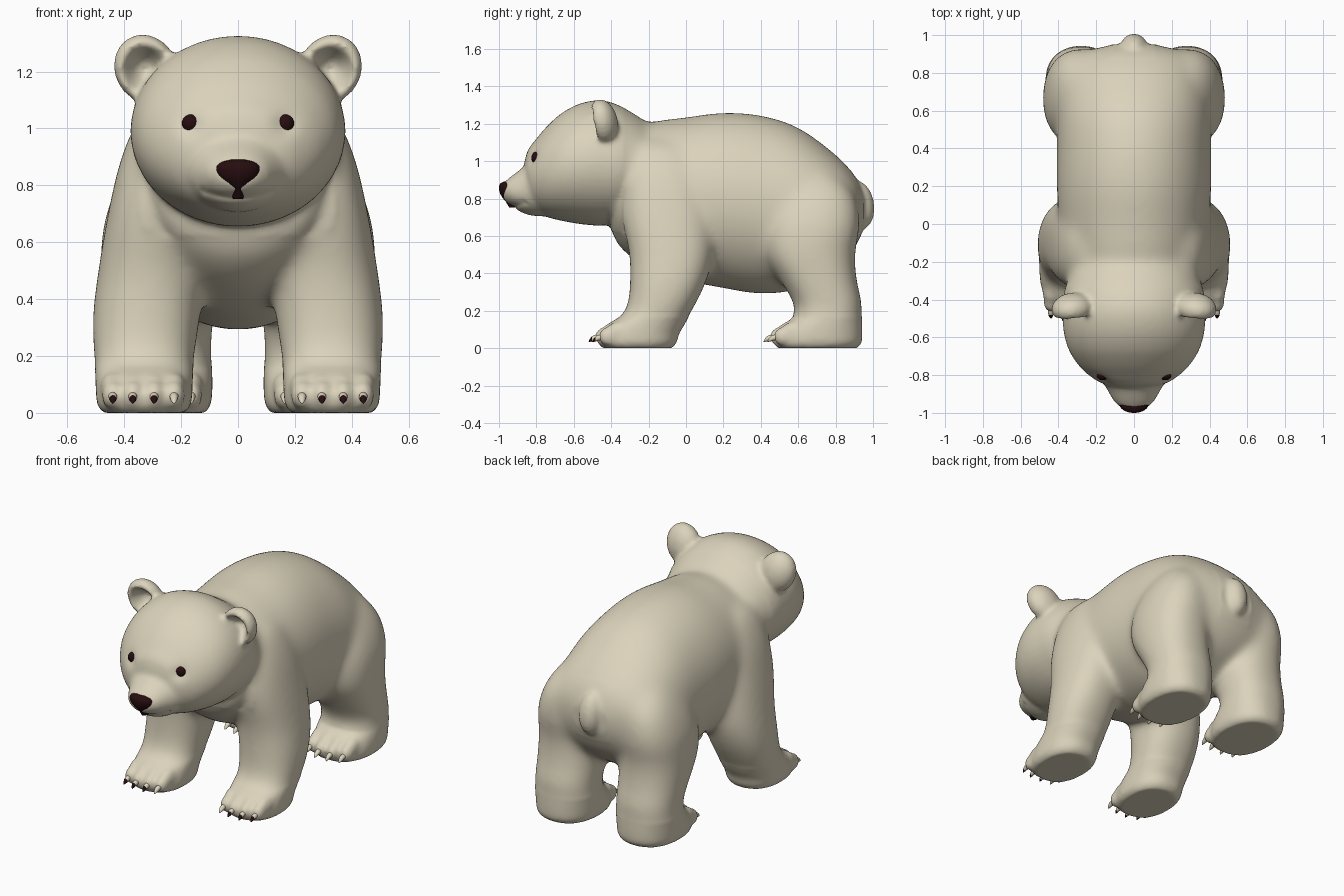
import bpy, bmesh, math
from mathutils import Vector, Matrix
from mathutils.bvhtree import BVHTree

if "Cube" in bpy.data.objects:
    bpy.data.objects.remove(bpy.data.objects["Cube"])


def material(name, rgb):
    m = bpy.data.materials.new(name)
    m.diffuse_color = (*rgb, 1)
    m.use_nodes = True
    m.node_tree.nodes["Principled BSDF"].inputs["Base Color"].default_value = m.diffuse_color
    return m


CREAM = material("cream fur", (0.71, 0.65, 0.50))
DARK = material("dark brown", (0.02, 0.004, 0.005))


def catmull(rows, steps=5):
    """Smoothly interpolate rows of numbers."""
    p = [Vector(r) for r in rows]
    p = [p[0]] + p + [p[-1]]
    out = []
    for i in range(1, len(p) - 2):
        a, b, c, d = p[i - 1:i + 3]
        for k in range(steps):
            t = k / steps
            out.append(0.5 * (2 * b + (c - a) * t + (2 * a - 5 * b + 4 * c - d) * t * t
                              + (3 * b - a - 3 * c + d) * t ** 3))
    return out + [p[-1]]


def loft(bm, rows, place, power=2.0, n=48):
    """Closed tube of superellipse rings; place(row, c, s) gives a point."""
    rings = []
    for r in catmull(rows):
        ring = []
        for i in range(n):
            a = 2 * math.pi * i / n
            c, s = (math.copysign(abs(f) ** (2 / power), f) for f in (math.cos(a), math.sin(a)))
            ring.append(bm.verts.new(place(r, c, s)))
        rings.append(ring)
    for a, b in zip(rings, rings[1:]):
        for i in range(n):
            j = (i + 1) % n
            bm.faces.new((a[i], a[j], b[j], b[i]))
    bm.faces.new(rings[0][::-1])
    bm.faces.new(rings[-1])


def along_y(r, c, s):      # row: y, z low, z high, half width
    return (r[3] * c, r[0], (r[1] + r[2]) / 2 + s * (r[2] - r[1]) / 2)


def along_z(side):         # row: z, centre x, centre y, half x, half y
    return lambda r, c, s: (side * (r[1] + r[3] * c), r[2] + r[4] * s, r[0])


def ball(bm, loc, radii, rot=Matrix(), seg=24):
    m = Matrix.Translation(loc) @ rot @ Matrix.Diagonal((*radii, 1))
    return bmesh.ops.create_uvsphere(bm, u_segments=seg, v_segments=seg // 2, radius=1, matrix=m)


def make_object(name, bm, mats):
    me = bpy.data.meshes.new(name)
    bmesh.ops.recalc_face_normals(bm, faces=bm.faces)
    bm.to_mesh(me)
    bm.free()
    for m in mats:
        me.materials.append(m)
    ob = bpy.data.objects.new(name, me)
    bpy.context.collection.objects.link(ob)
    me.shade_smooth()
    return ob


bm = bmesh.new()
# torso
loft(bm, [(-0.42, .72, .95, .14), (-0.38, .58, 1.06, .28), (-0.3, .49, 1.15, .33),
          (-0.18, .42, 1.21, .365), (0, .36, 1.235, .395), (0.2, .32, 1.26, .41),
          (0.4, .29, 1.245, .41), (0.6, .315, 1.18, .405), (0.8, .42, 1.035, .37),
          (0.9, .53, .925, .29), (0.95, .64, .83, .12)], along_y)
# skull
loft(bm, [(-0.12, .82, 1.12, .2), (-0.22, .73, 1.215, .31), (-0.34, .67, 1.29, .365),
          (-0.45, .655, 1.325, .377), (-0.56, .663, 1.31, .374), (-0.66, .68, 1.26, .348),
          (-0.74, .70, 1.19, .30), (-0.8, .73, 1.12, .24), (-0.845, .78, 1.06, .165),
          (-0.865, .85, .99, .06)], along_y)
# muzzle
loft(bm, [(-0.6, .71, 1.04, .2), (-0.74, .705, 1.04, .2), (-0.82, .708, 1.015, .175),
          (-0.88, .726, .96, .14), (-0.94, .765, .915, .105), (-0.975, .795, .885, .065)], along_y)

FRONT_LEG = [(0, .33, -.26, .145, .185), (.03, .33, -.26, .165, .21), (.08, .33, -.245, .17, .21),
             (.13, .33, -.21, .172, .205), (.18, .33, -.16, .175, .18), (.25, .328, -.125, .183, .185),
             (.36, .32, -.095, .19, .205), (.5, .305, -.08, .187, .224), (.7, .29, -.1, .168, .24),
             (.9, .275, -.12, .135, .21), (1.05, .24, -.13, .1, .15), (1.12, .2, -.13, .05, .07)]
HIND_LEG = [(0, .28, .70, .165, .215), (.03, .28, .707, .185, .232), (.08, .28, .715, .19, .228),
            (.13, .28, .735, .19, .207), (.18, .28, .76, .188, .18), (.25, .28, .755, .188, .185),
            (.36, .28, .71, .195, .205), (.5, .28, .665, .202, .24), (.65, .28, .675, .195, .253),
            (.8, .26, .69, .165, .217), (.92, .22, .68, .12, .14), (.98, .18, .67, .05, .06)]
FRONT_TOES = [(.225, -.425), (.295, -.44), (.37, -.44), (.44, -.42)]
HIND_TOES = [(.165, .515), (.24, .495), (.32, .495), (.395, .515)]

for side in (-1, 1):
    # legs and toes
    loft(bm, FRONT_LEG, along_z(side), 2.3)
    loft(bm, HIND_LEG, along_z(side), 2.3)
    for x, y in FRONT_TOES + HIND_TOES:
        ball(bm, (side * x, y + .01, .062), (.04, .058, .052))
        ball(bm, (side * x, y + .07, .085), (.045, .08, .06))
    # cupped ears: the front half of each ball is pushed in
    verts = ball(bm, (0, 0, 0), (1, 1, 1), seg=40)["verts"]
    place = (Matrix.Translation((side * .325, -.445, 1.21)) @ Matrix.Rotation(side * math.radians(25), 4, 'Y')
             @ Matrix.Rotation(math.radians(12), 4, 'X') @ Matrix.Diagonal((.11, .08, .125, 1)))
    for v in verts:
        if v.co.y < 0:
            r = math.hypot(v.co.x, v.co.z)
            v.co.y *= 1 - 1.55 * max(0, 1 - (r / .82) ** 2)
        v.co = place @ v.co
# tail
ball(bm, (0, .93, .765), (.075, .077, .13), Matrix.Rotation(math.radians(8), 4, 'X'))

# fuse everything into one soft skin
raw = make_object("bear_raw", bm, [])
mod = raw.modifiers.new("fuse", 'REMESH')
mod.mode = 'VOXEL'
mod.voxel_size = 0.013
mod = raw.modifiers.new("soften", 'SMOOTH')
mod.factor = 0.5
mod.iterations = 9
dg = bpy.context.evaluated_depsgraph_get()
skin = bmesh.new()
skin.from_mesh(bpy.data.meshes.new_from_object(raw.evaluated_get(dg)))
bpy.data.objects.remove(raw)

# blend the shoulders, thighs and neck further into the torso
def blends(p):
    tail = p.y > .88 and abs(p.x) < .12 and p.z > .6
    return p.z > .17 and not tail and (p.y > -.33 or p.z < .62)


soft = [v for v in skin.verts if blends(v.co)]
for _ in range(35):
    bmesh.ops.smooth_vert(skin, verts=soft, factor=0.5, use_axis_x=True, use_axis_y=True, use_axis_z=True)

# eye sockets and mouth crease
for v in skin.verts:
    x, y, z = abs(v.co.x), v.co.y, v.co.z
    if y < -.7:
        v.co.y += .015 * math.exp(-((x - .165) ** 2 + (z - 1.01) ** 2) / .0016)
        if x < .13:
            v.co.y += .012 * math.exp(-((z - .757 - 1.5 * x * x) / .012) ** 2)
tree = BVHTree.FromBMesh(skin)
make_object("bear_body", skin, [CREAM])


def surface(x, z):
    return tree.ray_cast(Vector((x, -2, z)), Vector((0, 1, 0)))[0]


# eyes
for side, name in ((-1, "right_eye"), (1, "left_eye")):
    bm = bmesh.new()
    ball(bm, surface(side * .166, 1.018) + Vector((0, .008, 0)), (.031, .024, .031))
    make_object(name, bm, [DARK])

# nose: wide on top, narrowing to the lip
bm = bmesh.new()
loft(bm, [(.752, 0, -.915, .018, .03), (.785, 0, -.928, .024, .037), (.803, 0, -.937, .046, .043),
          (.83, 0, -.948, .07, .047), (.86, 0, -.953, .077, .047), (.88, 0, -.952, .062, .041),
          (.89, 0, -.95, .03, .025)], along_z(1))
make_object("nose", bm, [DARK])

# claws: small curved cones, front ones with dark tips
for name, toes, dark in (("front_claws", FRONT_TOES, True), ("hind_claws", HIND_TOES, False)):
    bm = bmesh.new()
    for side in (-1, 1):
        for i, (x, y) in enumerate(toes):
            start = len(bm.faces)
            loft(bm, [(y - .03, .045, .075, .016), (y - .055, .038, .068, .014),
                      (y - .072, .034, .053, .009), (y - .08, .032, .036, .002)],
                 lambda r, c, s: Vector(along_y(r, c, s)) + Vector((side * x, 0, 0)), n=12)
            bm.faces.ensure_lookup_table()
            for f in bm.faces[start:]:
                if dark and i > 0 and f.calc_center_median().y < y - .064:
                    f.material_index = 1
    make_object(name, bm, [CREAM, DARK])
